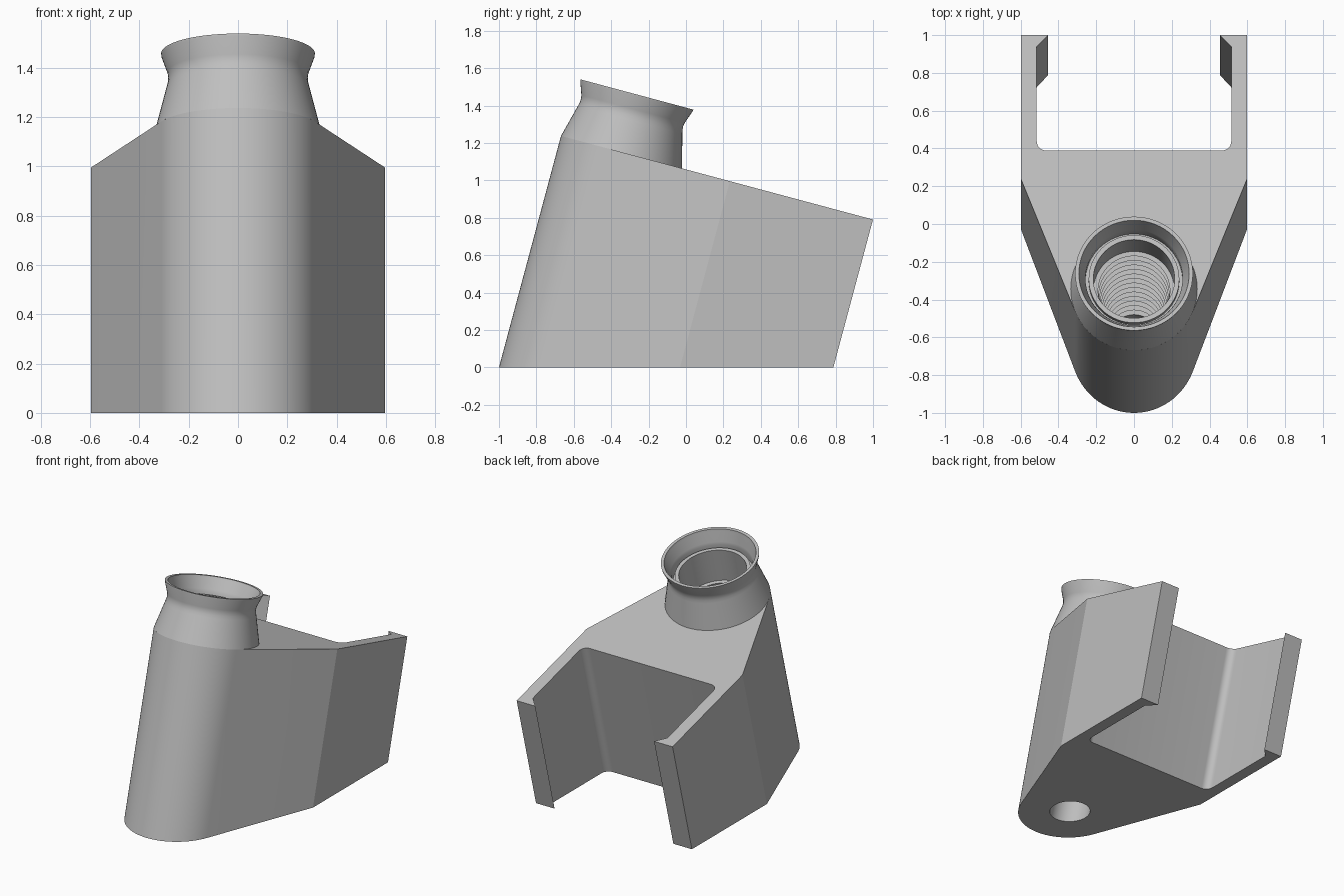
import bpy
import bmesh
from math import sin, cos, tan, radians, pi
from mathutils import Matrix, Vector

if "Cube" in bpy.data.objects:
    bpy.data.objects.remove(bpy.data.objects["Cube"])

TILT = radians(15)
HEIGHT = 1.281          # body length along the tilted axis
RADIUS = 0.335          # rounded nose of the body
FRAME = Matrix.Translation((0, -1, 0)) @ Matrix.Rotation(-TILT, 4, 'X')

grey = bpy.data.materials.new("plain grey")
grey.use_nodes = True
grey.diffuse_color = (0.52, 0.52, 0.52, 1)
grey.node_tree.nodes["Principled BSDF"].inputs["Base Color"].default_value = (0.52, 0.52, 0.52, 1)


def make_object(name, bm):
    bmesh.ops.recalc_face_normals(bm, faces=bm.faces)
    bm.transform(FRAME)
    mesh = bpy.data.meshes.new(name)
    bm.to_mesh(mesh)
    bm.free()
    obj = bpy.data.objects.new(name, mesh)
    bpy.context.collection.objects.link(obj)
    mesh.materials.append(grey)
    return obj


def select(obj):
    bpy.ops.object.select_all(action='DESELECT')
    obj.select_set(True)
    bpy.context.view_layer.objects.active = obj


def smooth(obj):
    select(obj)
    bpy.ops.object.shade_smooth_by_angle(angle=radians(18))


def arc(cx, cy, r, start, end, steps):
    angles = [radians(start + (end - start) * i / steps) for i in range(steps + 1)]
    return [(cx + r * cos(a), cy + r * sin(a)) for a in angles]


def lathe(name, profile, segments=64, capped=False):
    """Revolve (radius, height) points around the tilted axis of the nose."""
    bm = bmesh.new()
    rings = []
    for r, h in profile:
        rings.append([bm.verts.new((r * cos(2 * pi * i / segments),
                                    RADIUS + r * sin(2 * pi * i / segments), h))
                      for i in range(segments)])
    for low, high in zip(rings, rings[1:]):
        for i in range(segments):
            j = (i + 1) % segments
            bm.faces.new((low[i], low[j], high[j], high[i]))
    if capped:
        bm.faces.new(rings[0])
        bm.faces.new(rings[-1])
    return make_object(name, bm)


# Body: half outline with round nose, flared flank, hooked arm and open pocket
half = arc(0, RADIUS, RADIUS, -90, -21.75, 16)
half += [(0.597, 0.935), (0.597, 1.727), (0.455, 1.727), (0.515, 1.665)]
half += arc(0.465, 1.145, 0.05, 0, -90, 8)
outline = half + [(-x, y) for x, y in reversed(half[1:])]

bm = bmesh.new()
bottom = [bm.verts.new((x, y, y * tan(TILT))) for x, y in outline]  # level foot
top = [bm.verts.new((x, y, HEIGHT)) for x, y in outline]
bm.faces.new(bottom)
bm.faces.new(top)
for i in range(len(outline)):
    j = (i + 1) % len(outline)
    bm.faces.new((bottom[i], bottom[j], top[j], top[i]))
body = make_object("body", bm)

# Ribbed bore: tapering sawtooth ridges cut down through the body
ridges = 13
pitch = 0.075
bore = [(0.215, 1.35), (0.215, 1.25)]
for i in range(ridges):
    r = 0.19 - 0.06 * i / ridges
    h = 1.25 - pitch * i
    bore += [(r, h - 0.002), (r + 0.02, h - pitch)]
bore += [(0.13, 1.25 - pitch * ridges - 0.002), (0.13, -0.2)]
cutter = lathe("bore_cutter", bore, capped=True)
cutter.hide_render = True
cut = body.modifiers.new("bore", 'BOOLEAN')
cut.operation = 'DIFFERENCE'
cut.solver = 'EXACT'
cut.object = cutter
select(body)
bpy.ops.object.modifier_apply(modifier="bore")
bpy.data.objects.remove(cutter)
smooth(body)

# Neck: tapered collar with flared lip, inner ledge and open throat
neck = lathe("neck", [
    (RADIUS, HEIGHT), (0.289, 1.46), (0.284, 1.48), (0.283, 1.5), (0.286, 1.52),
    (0.311, 1.59), (0.312, 1.6), (0.292, 1.6), (0.288, 1.585), (0.262, 1.52),
    (0.257, 1.5), (0.257, 1.45), (0.24, 1.45), (0.24, 1.49), (0.215, 1.49),
    (0.215, HEIGHT)])
smooth(neck)
